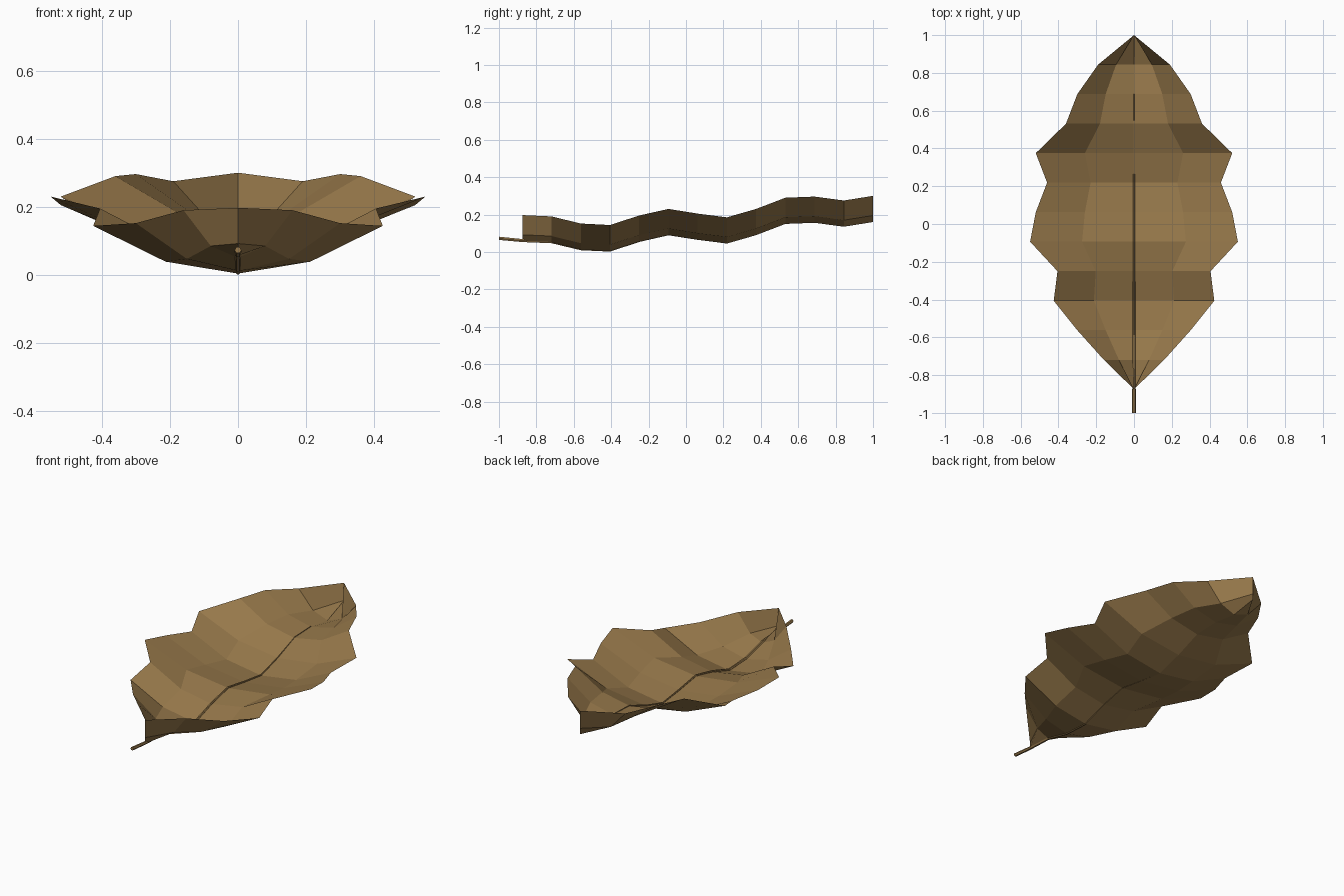
import bpy, bmesh, math
from mathutils import Vector

if "Cube" in bpy.data.objects:
    bpy.data.objects.remove(bpy.data.objects["Cube"])


def material(name, rgb):
    m = bpy.data.materials.new(name)
    m.diffuse_color = (*rgb, 1)
    m.use_nodes = True
    m.node_tree.nodes["Principled BSDF"].inputs["Base Color"].default_value = m.diffuse_color
    return m


brown = material("dry leaf brown", (0.31, 0.19, 0.07))

# Half width and midrib height for each evenly spaced row, base to tip
WIDTH = [0, .16, .30, .425, .405, .55, .52, .46, .52, .36, .30, .19, 0]
MID = [.057, .05, .012, .004, .055, .09, .065, .045, .09, .15, .156, .135, .16]
Y0, Y1, CURL = -.875, 1.0, .14
ROWS = len(WIDTH)
row_y = [Y0 + (Y1 - Y0) * i / (ROWS - 1) for i in range(ROWS)]


def finish(name, bm):
    me = bpy.data.meshes.new(name)
    bm.to_mesh(me)
    bm.free()
    me.materials.append(brown)
    ob = bpy.data.objects.new(name, me)
    bpy.context.collection.objects.link(ob)
    return ob


# Leaf blade: five columns, edges curled up by a parabola
bm = bmesh.new()
grid = [[bm.verts.new((u * w, y, z + CURL * u * u)) for u in (-1, -.5, 0, .5, 1)]
        for y, w, z in zip(row_y, WIDTH, MID)]
for a, b in zip(grid, grid[1:]):
    for j in range(4):
        bm.faces.new((a[j], a[j + 1], b[j + 1], b[j]))
finish("leaf_blade", bm)

# Stem and midrib: tapered six-sided tube along the blade's fold
path = [(-1.0, .073)] + [(y, z + .004) for y, z in zip(row_y, MID)][:-2]
bm = bmesh.new()
rings = []
for i, (y, z) in enumerate(path):
    r = .01 * (1 - .8 * i / (len(path) - 1))
    rings.append([bm.verts.new((r * math.cos(k * math.pi / 3), y,
                                z + r * math.sin(k * math.pi / 3))) for k in range(6)])
for a, b in zip(rings, rings[1:]):
    for k in range(6):
        n = (k + 1) % 6
        bm.faces.new((a[k], a[n], b[n], b[k]))
bm.faces.new(rings[0])
bm.faces.new(rings[-1])
bmesh.ops.recalc_face_normals(bm, faces=bm.faces)
finish("stem_and_midrib", bm)
